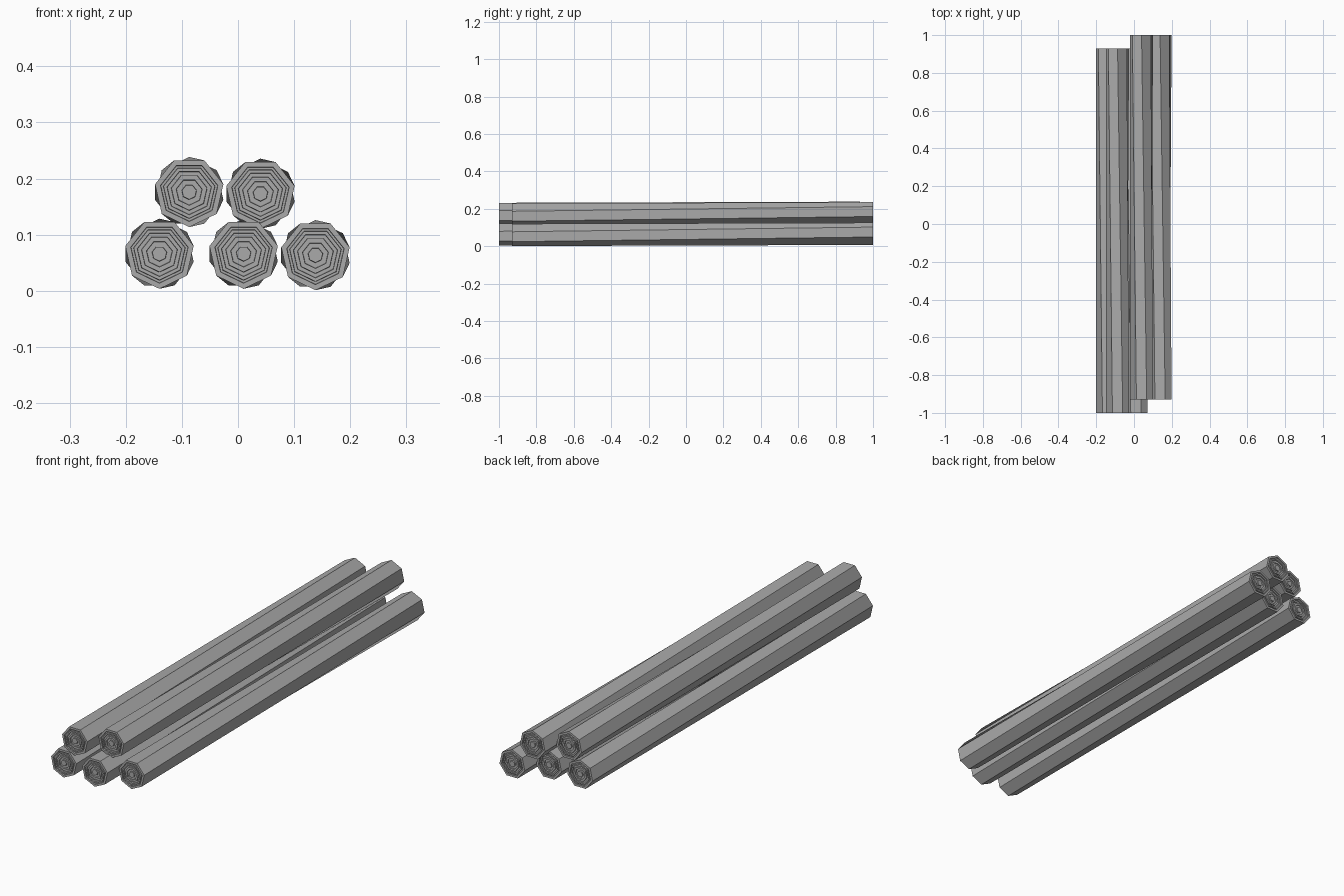
import bpy, bmesh, math

if "Cube" in bpy.data.objects:
    bpy.data.objects.remove(bpy.data.objects["Cube"])

SIDES = 7
RADIUS = 0.0625

wood = bpy.data.materials.new("grey_wood")
wood.diffuse_color = (0.4, 0.4, 0.4, 1)
wood.use_nodes = True
wood.node_tree.nodes["Principled BSDF"].inputs["Base Color"].default_value = wood.diffuse_color


def ring(bm, x, z, y, r, angle):
    """One heptagonal loop in the xz plane."""
    step = 2 * math.pi / SIDES
    return [bm.verts.new((x + r * math.cos(angle + i * step), y,
                          z + r * math.sin(angle + i * step)))
            for i in range(SIDES)]


def bridge(bm, a, b):
    for i in range(SIDES):
        j = (i + 1) % SIDES
        bm.faces.new((a[i], a[j], b[j], b[i]))


def log_end(bm, outer, x, z, y, inward, angle):
    """Growth rings: shallow concentric grooves towards the heart."""
    prev = outer
    depth = 0.005 * inward
    for k, f in enumerate((0.84, 0.76, 0.65, 0.53, 0.38, 0.22)):
        low = k % 2
        before = ring(bm, x, z, y + (depth if low else 0), RADIUS * f, angle)
        after = ring(bm, x, z, y + (0 if low else depth), RADIUS * (f - 0.01), angle)
        bridge(bm, prev, before)
        bridge(bm, before, after)
        prev = after
    bm.faces.new(prev)


def make_log(name, x, z, y0, y1):
    bm = bmesh.new()
    # front has a flat top, back has a corner on top: a slight twist
    a0 = -math.pi / 2
    a1 = a0 + math.pi / SIDES
    front = ring(bm, x, z, y0, RADIUS, a0)
    back = ring(bm, x, z, y1, RADIUS, a1)
    bridge(bm, front, back)
    log_end(bm, front, x, z, y0, 1, a0)
    log_end(bm, back, x, z, y1, -1, a1)
    bmesh.ops.recalc_face_normals(bm, faces=bm.faces)
    mesh = bpy.data.meshes.new(name)
    bm.to_mesh(mesh)
    bm.free()
    mesh.materials.append(wood)
    bpy.context.collection.objects.link(bpy.data.objects.new(name, mesh))


# Stack of five logs, two of them shifted backwards
make_log("log_bottom_left", -0.14, 0.066, -1.0, 0.93)
make_log("log_bottom_middle", 0.01, 0.066, -1.0, 0.93)
make_log("log_bottom_right", 0.138, 0.0635, -0.93, 1.0)
make_log("log_top_left", -0.087, 0.176, -1.0, 0.93)
make_log("log_top_right", 0.04, 0.173, -0.93, 1.0)
